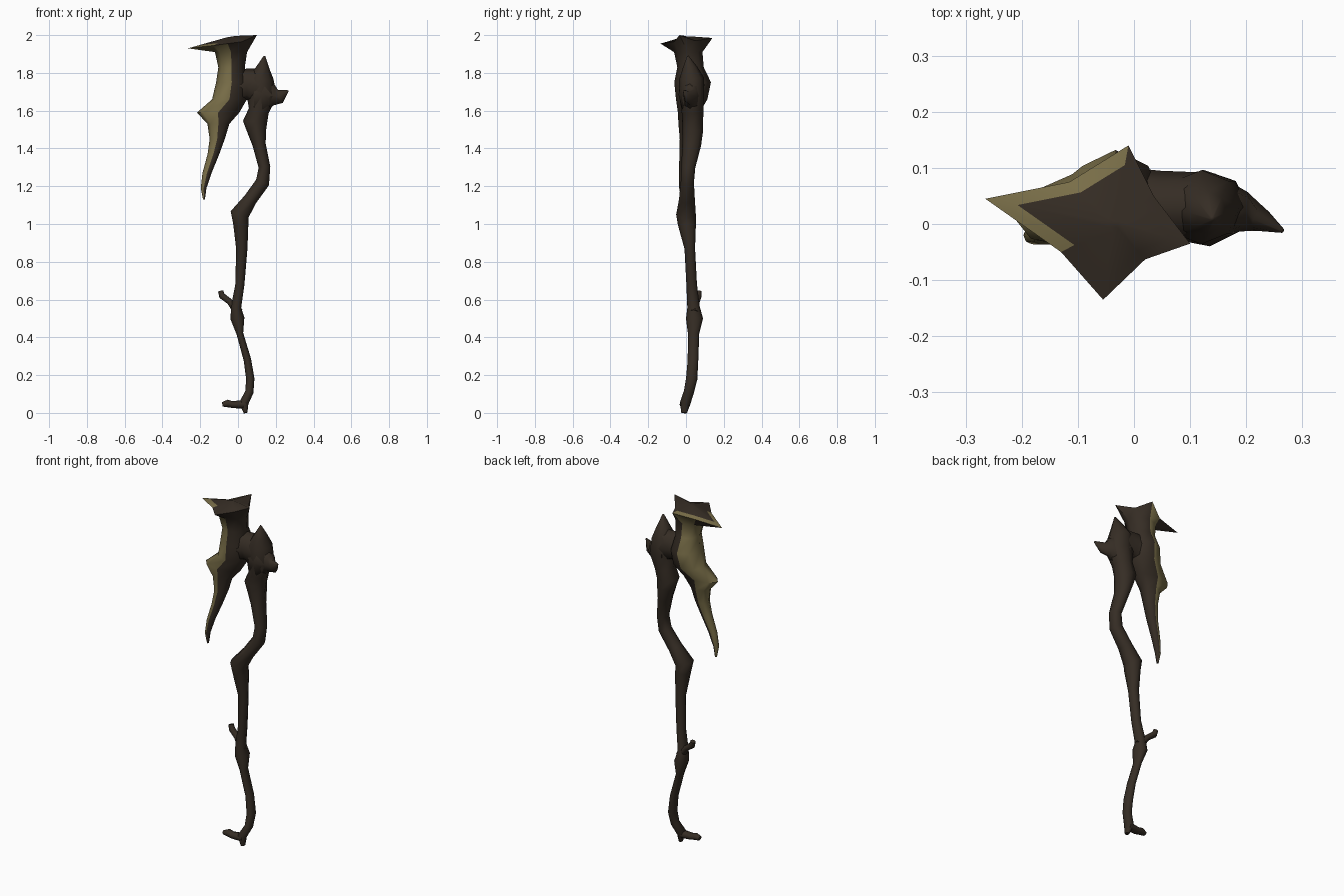
import bpy, bmesh
from math import sin, cos, tau
from mathutils import Vector

old = bpy.data.objects.get("Cube")
if old:
    bpy.data.objects.remove(old)


def material(name, colour):
    mat = bpy.data.materials.new(name)
    mat.use_nodes = True
    mat.diffuse_color = (*colour, 1)
    shader = mat.node_tree.nodes["Principled BSDF"]
    shader.inputs["Base Color"].default_value = (*colour, 1)
    shader.inputs["Roughness"].default_value = .9
    return mat


bark = material("dark bark", (.036, .026, .018))
pale = material("pale wood", (.2, .163, .068))


def loft(name, rings, rule=None):
    """Skin a list of closed rings, cap both ends and colour faces by a rule."""
    bm = bmesh.new()
    loops = [[bm.verts.new(p) for p in ring] for ring in rings]
    for low, high in zip(loops, loops[1:]):
        for i in range(len(low)):
            j = (i + 1) % len(low)
            bm.faces.new((low[i], low[j], high[j], high[i]))
    for end in (loops[0], loops[-1]):
        bm.faces.new(end)
    bmesh.ops.recalc_face_normals(bm, faces=bm.faces)
    for face in bm.faces:
        face.material_index = int(bool(rule and rule(face.normal, face.calc_center_median())))
    mesh = bpy.data.meshes.new(name)
    bm.to_mesh(mesh)
    bm.free()
    mesh.materials.append(bark)
    mesh.materials.append(pale)
    obj = bpy.data.objects.new(name, mesh)
    bpy.context.collection.objects.link(obj)
    bpy.ops.object.select_all(action='DESELECT')
    obj.select_set(True)
    bpy.context.view_layer.objects.active = obj
    bpy.ops.object.shade_smooth_by_angle(angle=tau / 5)
    return obj


def ellipse(centre, u, v, sides=8):
    return [centre + u * cos(tau * i / sides) + v * sin(tau * i / sides) for i in range(sides)]


def branch(name, path):
    """Tube along a path of (x, y, z, radius in the bend plane, radius across it)."""
    points = [Vector(p[:3]) for p in path]
    last = len(points) - 1
    rings = []
    for i, p in enumerate(path):
        along = (points[min(i + 1, last)] - points[max(i - 1, 0)]).normalized()
        u = Vector((0, 1, 0)).cross(along).normalized()
        rings.append(ellipse(points[i], u * p[3], along.cross(u) * p[4]))
    return loft(name, rings)


# Crooked shaft, swelling into the knotted shoulder and its upper thorn
branch("shaft", [
    (.04, -.01, 0, .01, .015),
    (.03, -.005, .05, .025, .028),
    (.06, .015, .11, .022, .027),
    (.065, .03, .18, .022, .03),
    (.05, .037, .28, .02, .028),
    (.01, .04, .42, .018, .03),
    (-.003, .045, .5, .037, .045),
    (-.01, .04, .56, .027, .033),
    (.01, .03, .68, .024, .028),
    (.02, .02, .87, .03, .028),
    (.015, .005, 1, .04, .048),
    (.008, 0, 1.05, .05, .052),
    (.065, .005, 1.13, .036, .042),
    (.13, .007, 1.22, .037, .035),
    (.14, .012, 1.3, .031, .037),
    (.112, .03, 1.42, .035, .05),
    (.1, .035, 1.49, .05, .055),
    (.09, .035, 1.54, .064, .055),
    (.11, .035, 1.6, .054, .058),
    (.125, .03, 1.68, .08, .066),
    (.12, .03, 1.77, .068, .066),
    (.132, .02, 1.83, .034, .038),
    (.14, .01, 1.89, .004, .004),
])

# Side thorn, bridge to the crown column, twig and root toe
branch("side_thorn", [
    (.09, .03, 1.685, .1, .06),
    (.14, .025, 1.685, .108, .065),
    (.195, .022, 1.678, .05, .036),
    (.225, .008, 1.675, .036, .022),
    (.265, -.012, 1.705, .004, .004),
])
branch("bridge", [
    (-.04, .03, 1.72, .09, .075),
    (.045, .03, 1.74, .082, .065),
    (.12, .03, 1.725, .1, .062),
])
branch("twig", [
    (.005, .045, .53, .025, .025),
    (-.045, .055, .59, .016, .018),
    (-.085, .065, .62, .017, .018),
    (-.092, .068, .645, .014, .014),
])
branch("root_toe", [
    (.04, -.005, .045, .024, .027),
    (-.03, -.01, .044, .018, .024),
    (-.055, -.01, .05, .02, .022),
    (-.083, -.01, .045, .012, .014),
])

# Crown column running down into a hanging claw: x, y, z, width, depth
column = [
    (-.18, -.02, 1.13, .005, .006),
    (-.182, -.02, 1.19, .015, .016),
    (-.164, -.015, 1.27, .024, .022),
    (-.13, -.005, 1.37, .031, .03),
    (-.11, .005, 1.45, .04, .038),
    (-.104, .01, 1.53, .058, .05),
    (-.105, .015, 1.59, .112, .058),
    (-.045, .03, 1.66, .092, .083),
    (-.033, .035, 1.75, .083, .097),
    (-.034, .024, 1.83, .07, .07),
    (-.037, .012, 1.91, .085, .075),
]
rings = [ellipse(Vector(p[:3]), Vector((p[3], 0, 0)), Vector((0, p[4], 0))) for p in column]

# Four-pointed crown rim, then its shallow top drawn in towards the middle
star = [Vector(p) for p in (
    (.1, -.035, 2), (.035, .05, 1.97), (-.01, .14, 1.985), (-.115, .075, 1.95),
    (-.265, .045, 1.93), (-.13, -.05, 1.945), (-.055, -.135, 1.955), (.02, -.063, 1.965))]
middle = Vector((-.035, 0, 1.995))
rings += [star] + [[p.lerp(middle, f) for p in star] for f in (.25, .9)]


def pale_side(normal, centre):
    """Pale on the side facing -x, and along the crown's rim on that side."""
    if centre.z > 1.93 and normal.z > .3:
        return centre.x < -.14 or (centre.x < -.03 and centre.y > .07)
    return normal.x < -.22


loft("crown_and_claw", rings, pale_side)
